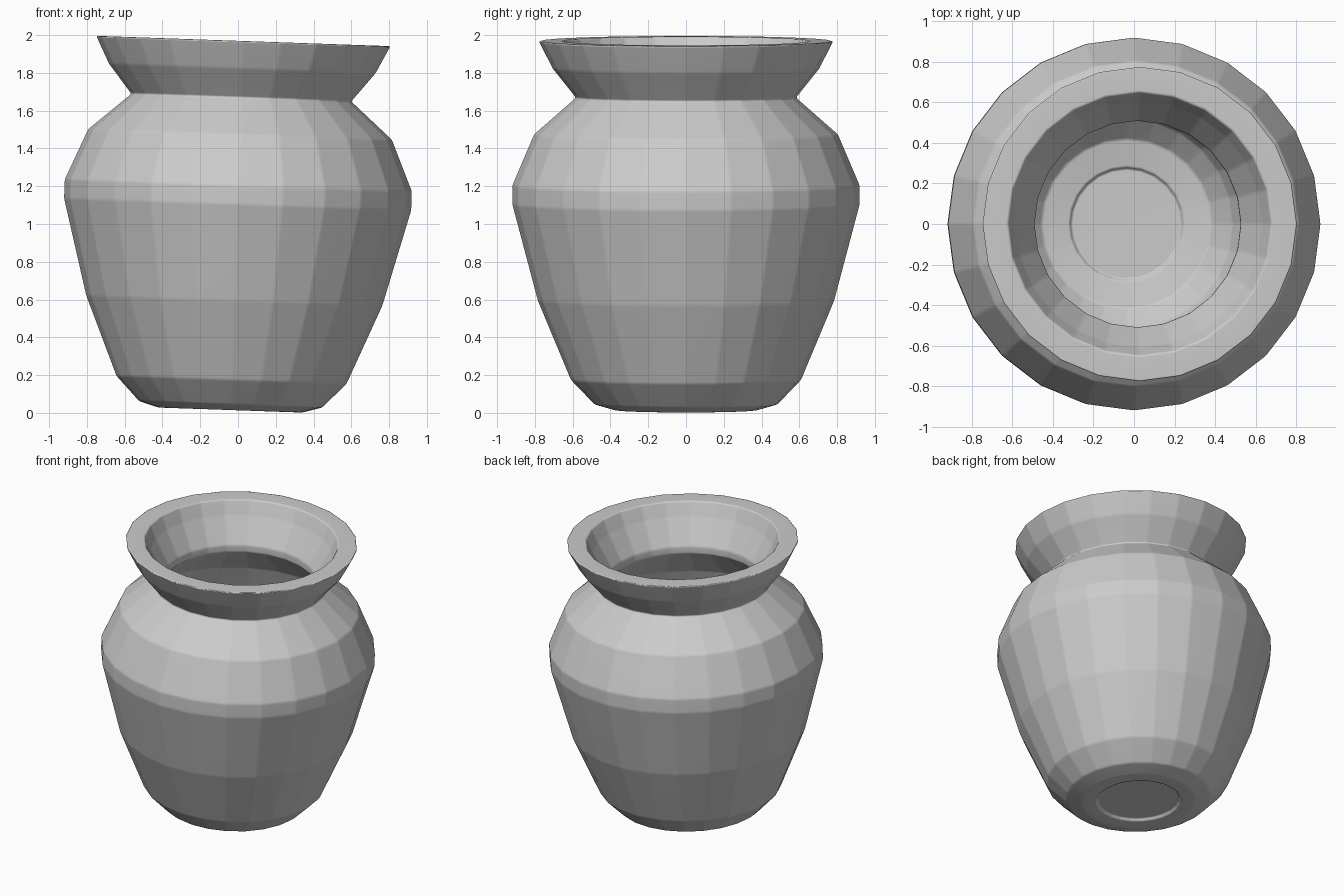
import bpy, bmesh
from math import cos, sin, tau, radians

cube = bpy.data.objects.get("Cube")
if cube:
    bpy.data.objects.remove(cube)

SIDES = 24

# Single clay colour
clay = bpy.data.materials.new("grey_clay")
clay.use_nodes = True
colour = (0.6, 0.6, 0.6, 1)
clay.diffuse_color = colour
clay.node_tree.nodes["Principled BSDF"].inputs["Base Color"].default_value = colour

# Closed wall section (radius, height): foot recess, outer wall, rim, inner wall, floor recess
outer = [(0.275, 0.02), (0.28, 0), (0.38, 0), (0.485, 0.03), (0.61, 0.16), (0.785, 0.58),
         (0.92, 1.09), (0.92, 1.19), (0.805, 1.46), (0.583, 1.655), (0.707, 1.81), (0.78, 1.955)]
inner = [(0.65, 1.955), (0.61, 1.86), (0.51, 1.68), (0.51, 1.63), (0.73, 1.41), (0.82, 1.17),
         (0.82, 1.10), (0.69, 0.60), (0.52, 0.22), (0.42, 0.12), (0.28, 0.10), (0.275, 0.08)]

# Spin the section into rings, bridge them and cap both floors
bm = bmesh.new()
rings = [[bm.verts.new((r * cos(tau * i / SIDES), r * sin(tau * i / SIDES), z))
          for i in range(SIDES)] for r, z in outer + inner]
for a, b in zip(rings, rings[1:]):
    for i in range(SIDES):
        j = (i + 1) % SIDES
        bm.faces.new((a[i], a[j], b[j], b[i]))
bm.faces.new(rings[0][::-1])
bm.faces.new(rings[-1])
bmesh.ops.recalc_face_normals(bm, faces=bm.faces)
mesh = bpy.data.meshes.new("vase")
bm.to_mesh(mesh)
bm.free()
mesh.materials.append(clay)

# The vase leans slightly to one side
vase = bpy.data.objects.new("vase", mesh)
bpy.context.collection.objects.link(vase)
vase.rotation_euler.y = radians(2)
vase.location = (-0.04, 0, 0.015)

# Softened edges between flat facets
bevel = vase.modifiers.new("soft_edges", "BEVEL")
bevel.width = 0.012
bevel.segments = 2
bevel.limit_method = "ANGLE"
bevel.angle_limit = radians(5)
for poly in mesh.polygons:
    poly.use_smooth = True
vase.modifiers.new("facet_normals", "WEIGHTED_NORMAL")
